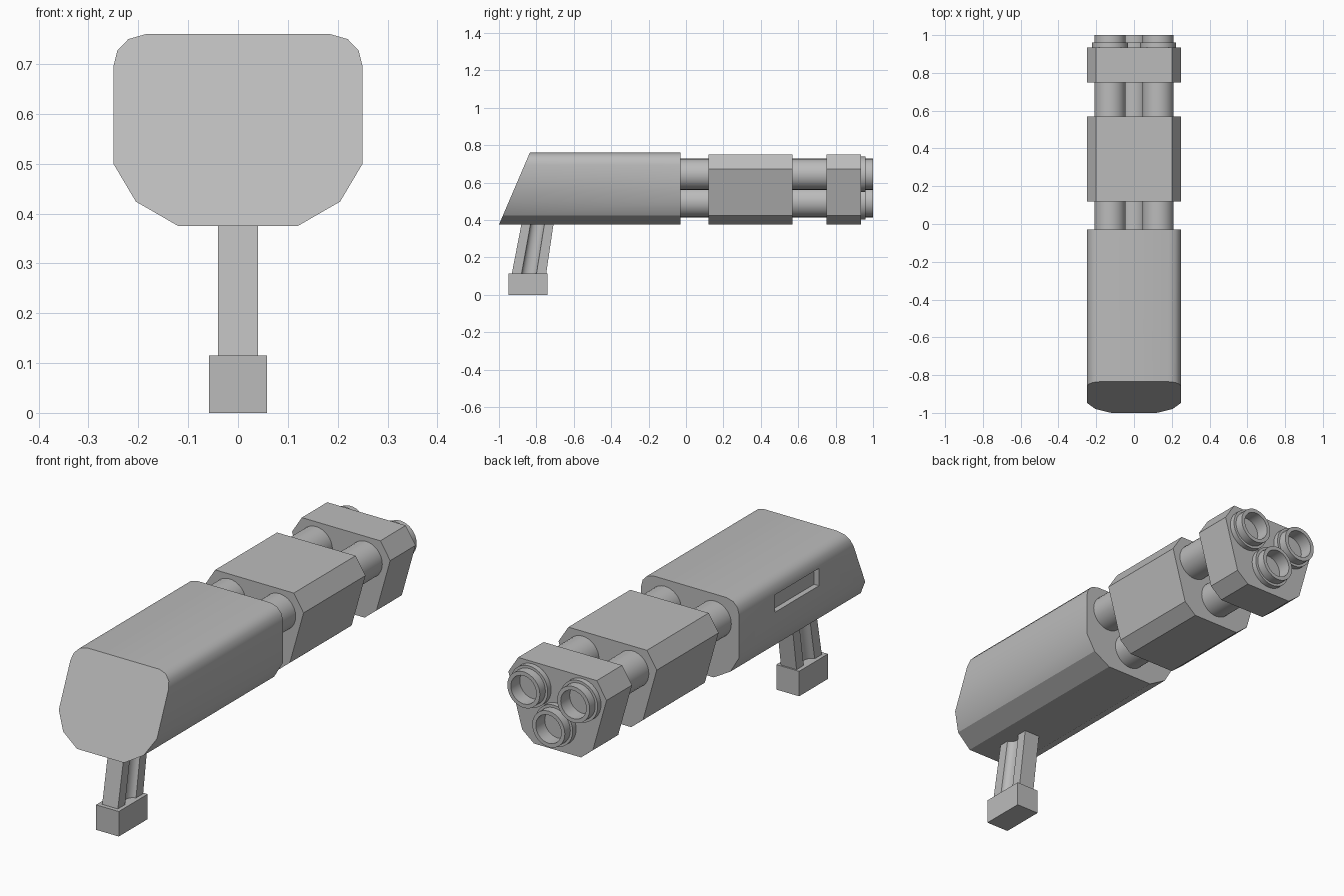
import bpy, bmesh, math

if "Cube" in bpy.data.objects:
    bpy.data.objects.remove(bpy.data.objects["Cube"])

metal = bpy.data.materials.new("grey metal")
metal.diffuse_color = (0.5, 0.5, 0.5, 1)
metal.use_nodes = True
metal.node_tree.nodes["Principled BSDF"].inputs["Base Color"].default_value = metal.diffuse_color


def make(name, bm):
    bmesh.ops.recalc_face_normals(bm, faces=bm.faces)
    me = bpy.data.meshes.new(name)
    bm.to_mesh(me)
    bm.free()
    me.materials.append(metal)
    ob = bpy.data.objects.new(name, me)
    bpy.context.collection.objects.link(ob)
    return ob


def smooth(ob, degrees):
    bpy.ops.object.select_all(action='DESELECT')
    ob.select_set(True)
    bpy.context.view_layer.objects.active = ob
    bpy.ops.object.shade_smooth_by_angle(angle=math.radians(degrees))


def loft(name, rings, closed=False):
    """Skin equal-length rings; cap the ends unless the loop of rings is closed."""
    bm = bmesh.new()
    vs = [[bm.verts.new(p) for p in r] for r in rings]
    n = len(vs[0])
    for a, b in zip(vs, vs[1:]):
        for i in range(n):
            j = (i + 1) % n
            bm.faces.new((a[i], a[j], b[j], b[i]))
    bm.faces.new(vs[0])
    bm.faces.new(vs[-1])
    return make(name, bm)


def mirrored(half):
    return half + [(-x, z) for x, z in reversed(half)]


def box(name, x0, x1, y0, y1, z0, z1):
    return loft(name, [[(x0, y0, z), (x1, y0, z), (x1, y1, z), (x0, y1, z)]
                       for z in (z0, z1)])


# Rear housing: rounded profile with a slanted butt
housing = mirrored([(0.12, 0.375), (0.205, 0.424), (0.25, 0.50), (0.25, 0.695),
                    (0.242, 0.727), (0.22, 0.75), (0.185, 0.76)])
body = loft("rear_housing", [
    [(x, -1 + (z - 0.375) * 0.165 / 0.385, z) for x, z in housing],
    [(x, -0.03, z) for x, z in housing]])

# Side port recess on the left
cutter = box("port_cutter", -0.4, -0.225, -0.61, -0.29, 0.61, 0.69)
cut = body.modifiers.new("port", 'BOOLEAN')
cut.operation, cut.solver, cut.object = 'DIFFERENCE', 'EXACT', cutter
bpy.context.view_layer.objects.active = body
bpy.ops.object.modifier_apply(modifier="port")
bpy.data.objects.remove(cutter)
smooth(body, 32)
for e in body.data.edges:  # keep the lower chamfers crisp
    if all(body.data.vertices[v].co.z < 0.45 for v in e.vertices):
        e.use_edge_sharp = True

# Faceted barrel clamps
clamp = mirrored([(0.12, 0.375), (0.18, 0.424), (0.25, 0.672), (0.20, 0.75)])
for name, y0, y1 in (("fore_grip", 0.12, 0.57), ("muzzle_clamp", 0.75, 0.935)):
    loft(name, [[(x, y, z) for x, z in clamp] for y in (y0, y1)])

# Three barrels, each with a collar and a blind bore
barrel = [(0.083, -0.06), (0.083, 0.935), (0.095, 0.935), (0.095, 0.96),
          (0.083, 0.96), (0.083, 1.0), (0.065, 1.0), (0.065, 0.93)]
for name, cx, cz in (("barrel_left", -0.127, 0.645), ("barrel_right", 0.127, 0.645),
                     ("barrel_lower", 0, 0.498)):
    rings = []
    for r, y in barrel:
        rings.append([(cx + r * math.cos(i * math.tau / 32), y,
                       cz + r * math.sin(i * math.tau / 32)) for i in range(32)])
    smooth(loft(name, rings), 30)

# Raked handle with a rounded groove down each side
arc = [(0.04 - 0.028 * math.sin(math.pi * i / 10), 0.04 * math.cos(math.pi * i / 10))
       for i in range(11)]
half = [(0.04, 0.092)] + arc + [(0.04, -0.092)]
section = half + [(-x, y) for x, y in reversed(half)]
handle = loft("handle", [[(x, y * k + c, z) for x, y in section]
                         for c, z, k in ((-0.840, 0.11, 1), (-0.793, 0.385, 0.93))])
smooth(handle, 30)

# Handle foot
box("handle_foot", -0.058, 0.058, -0.95, -0.74, 0, 0.115)
